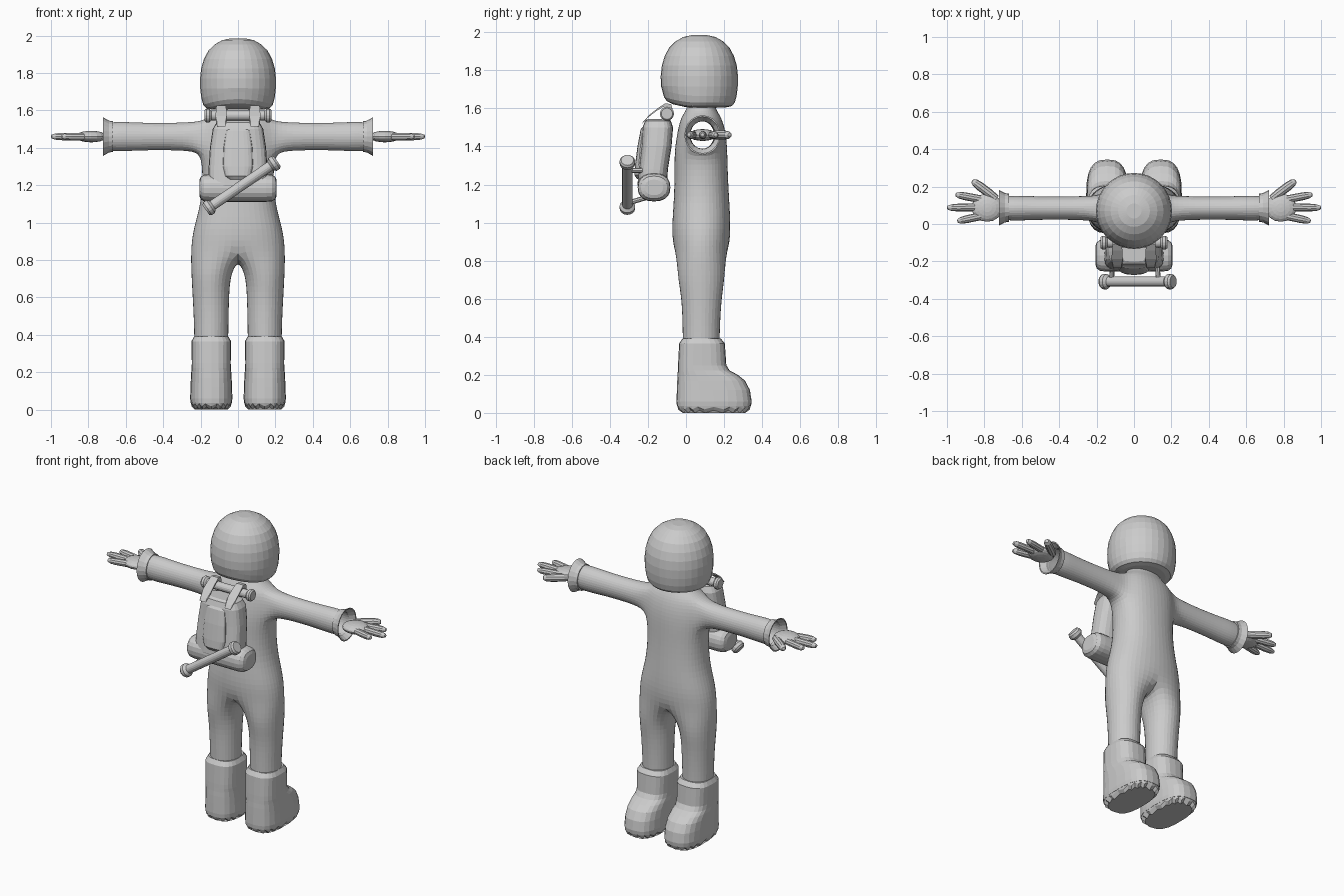
import bpy, bmesh, math
from mathutils import Vector, Matrix

if "Cube" in bpy.data.objects:
    bpy.data.objects.remove(bpy.data.objects["Cube"])

GREY = bpy.data.materials.new("suit_grey")
GREY.use_nodes = True
GREY.diffuse_color = (0.6, 0.6, 0.6, 1)
GREY.node_tree.nodes["Principled BSDF"].inputs["Base Color"].default_value = (0.6, 0.6, 0.6, 1)


def finish(bm, name, mirror=False, subsurf=0):
    bmesh.ops.recalc_face_normals(bm, faces=bm.faces[:])
    mesh = bpy.data.meshes.new(name)
    bm.to_mesh(mesh)
    bm.free()
    mesh.materials.append(GREY)
    ob = bpy.data.objects.new(name, mesh)
    bpy.context.scene.collection.objects.link(ob)
    if mirror:
        mod = ob.modifiers.new("mirror", 'MIRROR')
        mod.use_clip = True
    if subsurf:
        mod = ob.modifiers.new("subsurf", 'SUBSURF')
        mod.levels = mod.render_levels = subsurf
    return ob


def spow(v, p):
    return math.copysign(abs(v) ** p, v)


def oval(cx, cy, rx, ry, z, n=16, p=1.0):
    """Horizontal superellipse ring."""
    angles = [2 * math.pi * i / n for i in range(n)]
    return [Vector((cx + rx * spow(math.cos(a), p), cy + ry * spow(math.sin(a), p), z)) for a in angles]


def bridge(bm, a, b):
    for i in range(len(a)):
        j = (i + 1) % len(a)
        bm.faces.new((a[i], a[j], b[j], b[i]))


def loft(bm, rings, caps=True, matrix=Matrix()):
    loops = [[bm.verts.new(matrix @ p) for p in r] for r in rings]
    for a, b in zip(loops, loops[1:]):
        bridge(bm, a, b)
    if caps:
        bm.faces.new(loops[0])
        bm.faces.new(loops[-1])
    return loops


def along(start, end):
    """Matrix taking local z onto the line from start to end."""
    d = Vector(end) - Vector(start)
    return Matrix.Translation(start) @ d.to_track_quat('Z', 'Y').to_matrix().to_4x4(), d.length


def rod(bm, start, end, r, cap_r, cap_len, n=16):
    """Round bar with flared knobs on both ends."""
    m, l = along(start, end)
    prof = [(cap_r * .8, 0), (cap_r, cap_len * .25), (cap_r, cap_len * .7), (r, cap_len)]
    prof += [(a, l - b) for a, b in reversed(prof)]
    loft(bm, [oval(0, 0, a, a, z, n) for a, z in prof], True, m)


def blob(bm, center, size, rot=Matrix(), seg=16):
    m = Matrix.Translation(center) @ rot @ Matrix.Diagonal((*size, 1))
    bmesh.ops.create_uvsphere(bm, u_segments=seg, v_segments=10, radius=1, matrix=m)


# Suit: half cage with torso, leg and open sleeve, mirrored and subdivided
bm = bmesh.new()
torso = [(1.63, .10, .08, .07), (1.585, .13, .08, .085), (1.545, .19, .08, .115), (1.46, .205, .082, .135),
         (1.365, .205, .078, .145), (1.25, .195, .08, .145), (1.1, .205, .082, .152),
         (.96, .25, .08, .162), (.85, .262, .08, .15)]
rows = []
for z, rx, cy, ry in torso:
    row = []
    for i in range(7):
        a = math.radians(-90 + 30 * i)
        x = 0 if i in (0, 6) else rx * math.cos(a) ** .85
        row.append(bm.verts.new((x, cy + ry * spow(math.sin(a), .9), z)))
    rows.append(row)
for k in range(len(rows) - 1):
    for i in range(6):
        if not (k in (2, 3) and i in (2, 3)):
            bm.faces.new((rows[k][i], rows[k][i + 1], rows[k + 1][i + 1], rows[k + 1][i]))
u, m, d = rows[2:5]
loop = [u[2], u[3], u[4], m[4], d[4], d[3], d[2], m[2]]
bm.verts.remove(m[3])
for x, r in ((.25, .079), (.4, .075), (.53, .077), (.63, .083), (.69, .078)):
    ring = []
    for i in range(8):
        a = math.radians(135 - 45 * i)
        ring.append(bm.verts.new((x, .085 + r * .9 * math.cos(a), 1.46 + r * 1.06 * math.sin(a))))
    bridge(bm, loop, ring)
    loop = ring
loop = rows[-1] + [bm.verts.new((0, .08, .78))]
for z, cx, rx, cy, ry in ((.72, .145, .115, .08, .138), (.6, .145, .107, .082, .115),
                          (.45, .143, .101, .08, .108), (.34, .143, .1, .08, .106)):
    ring = []
    for i in range(8):
        a = math.radians(-135 + 45 * i)
        ring.append(bm.verts.new((cx + rx * math.cos(a), cy + ry * math.sin(a), z)))
    bridge(bm, loop, ring)
    loop = ring
finish(bm, "suit", True, 2)

# Helmet: lathed dome with a flat underside lifted at the back
bm = bmesh.new()
dome = [(.04, 1.985), (.085, 1.975), (.125, 1.952), (.158, 1.92), (.182, 1.875), (.197, 1.825), (.203, 1.77),
        (.202, 1.715), (.196, 1.665), (.186, 1.63), (.17, 1.612), (.14, 1.605), (.08, 1.603)]
loft(bm, [oval(0, .07, r, r, z, 32) for r, z in dome])
for v in bm.verts:
    if v.co.z < 1.72 and v.co.y < .07:
        v.co.z += .035 * ((.07 - v.co.y) / .2) ** 2 * min(1, (1.72 - v.co.z) / .05)
finish(bm, "helmet")

# Cuffs: flared hollow rings at the wrists
bm = bmesh.new()
m = Matrix.Translation((0, .087, 1.46)) @ Matrix.Rotation(math.pi / 2, 4, 'Y')
cuff = [(.072, .67), (.082, .668), (.085, .69), (.104, .722), (.097, .722), (.076, .69), (.072, .67)]
loft(bm, [oval(0, 0, r, r * .92, x, 20) for r, x in cuff], False, m)
bmesh.ops.remove_doubles(bm, verts=bm.verts[:], dist=.0005)
finish(bm, "cuff", True)

# Hands: palm, three fingers and a thumb
bm = bmesh.new()
blob(bm, (.785, .087, 1.46), (.083, .075, .031))
fingers = [((.78, .05), (.945, .015), .021), ((.79, .09), (1, .087), .021),
           ((.78, .125), (.955, .158), .021), ((.735, .135), (.865, .232), .024)]
for a, b, r in fingers:
    m, l = along((*a, 1.46), (*b, 1.46))
    prof = [(.8, 0), (1, .3), (1, .7), (.85, .88), (.5, .98), (.15, 1)]
    loft(bm, [oval(0, 0, r * s, r * s, l * t, 10) for s, t in prof], True, m)
finish(bm, "hand", True)

# Boots: lofted shaft widening into a rounded toe
bm = bmesh.new()
boot = [(.392, .092, -.018, .182), (.365, .106, -.036, .204), (.25, .104, -.042, .212), (.222, .105, -.043, .23),
        (.2, .107, -.044, .272), (.17, .109, -.046, .31), (.12, .111, -.048, .336), (.06, .113, -.05, .345), (.036, .11, -.048, .342)]
loft(bm, [oval(.143, (a + b) / 2, w, (b - a) / 2, z, 24, .72) for z, w, a, b in boot])
finish(bm, "boot", True)

# Soles: treads notched around the edge
bm = bmesh.new()
rings = [oval(.143, .147, w, l, z, 36, .72) for z, w, l in ((.038, .109, .193), (.018, .106, .188), (0, .09, .165))]
for ring in rings[1:]:
    for p in ring[::2]:
        p.z += .014
loft(bm, rings)
finish(bm, "sole", True)

# Backpack body: leaning slab
bm = bmesh.new()
slab = [(1.545, .08, -.2, -.1), (1.535, .115, -.215, -.08), (1.5, .135, -.228, -.068), (1.4, .15, -.235, -.076),
        (1.28, .158, -.248, -.095), (1.2, .16, -.255, -.1), (1.14, .155, -.24, -.1)]
loft(bm, [oval(0, (a + b) / 2, w, (b - a) / 2, z, 24, .6) for z, w, a, b in slab])
finish(bm, "backpack_body")

# Backpack pocket: raised panel
bm = bmesh.new()
panel = [(1.51, .05, -.22), (1.49, .065, -.238), (1.4, .078, -.255), (1.3, .082, -.268), (1.25, .07, -.272), (1.23, .05, -.258)]
loft(bm, [oval(0, (y - .2) / 2, w, (-.2 - y) / 2, z, 20, .7) for z, w, y in panel])
finish(bm, "backpack_pocket")

# Bottom roll: wide rounded pouch under the pack
bm = bmesh.new()
m = Matrix.Translation((0, -.168, 1.185)) @ Matrix.Rotation(math.pi / 2, 4, 'Y')
roll = [(-.207, .55), (-.2, .8), (-.182, .96), (-.15, 1), (.15, 1), (.182, .96), (.2, .8), (.207, .55)]
loft(bm, [oval(0, 0, .074 * s, .086 * s, x, 20, .85) for x, s in roll], True, m)
finish(bm, "bottom_roll")

# Top tube and slanted baton
bm = bmesh.new()
rod(bm, (-.178, -.1, 1.572), (.178, -.1, 1.572), .026, .037, .035)
finish(bm, "top_tube")
bm = bmesh.new()
rod(bm, (-.172, -.308, 1.068), (.21, -.308, 1.328), .027, .041, .045)
finish(bm, "baton")

# Straps: tapering bands from the tube over the top of the pack
bm = bmesh.new()
path = [(-.075, 1.575, .02), (-.085, 1.612, .023), (-.115, 1.617, .025), (-.15, 1.595, .028),
        (-.195, 1.56, .03), (-.228, 1.525, .022)]
rings = []
for y, z, w in path:
    rings.append([Vector((.09 + a * w, y + b * .007, z + b * .01)) for a, b in ((-1, -1), (1, -1), (1, 1), (-1, 1))])
loft(bm, rings)
finish(bm, "top_strap", True)

# Baton holders: short struts back to the pack
bm = bmesh.new()
for x, z in ((-.12, 1.104), (.13, 1.274)):
    m, l = along((x, -.3, z), (x * .95, -.2, z + (.03 if x < 0 else 0)))
    loft(bm, [oval(0, 0, .013, .013, t * l, 8) for t in (0, 1)], True, m)
finish(bm, "baton_holder")
